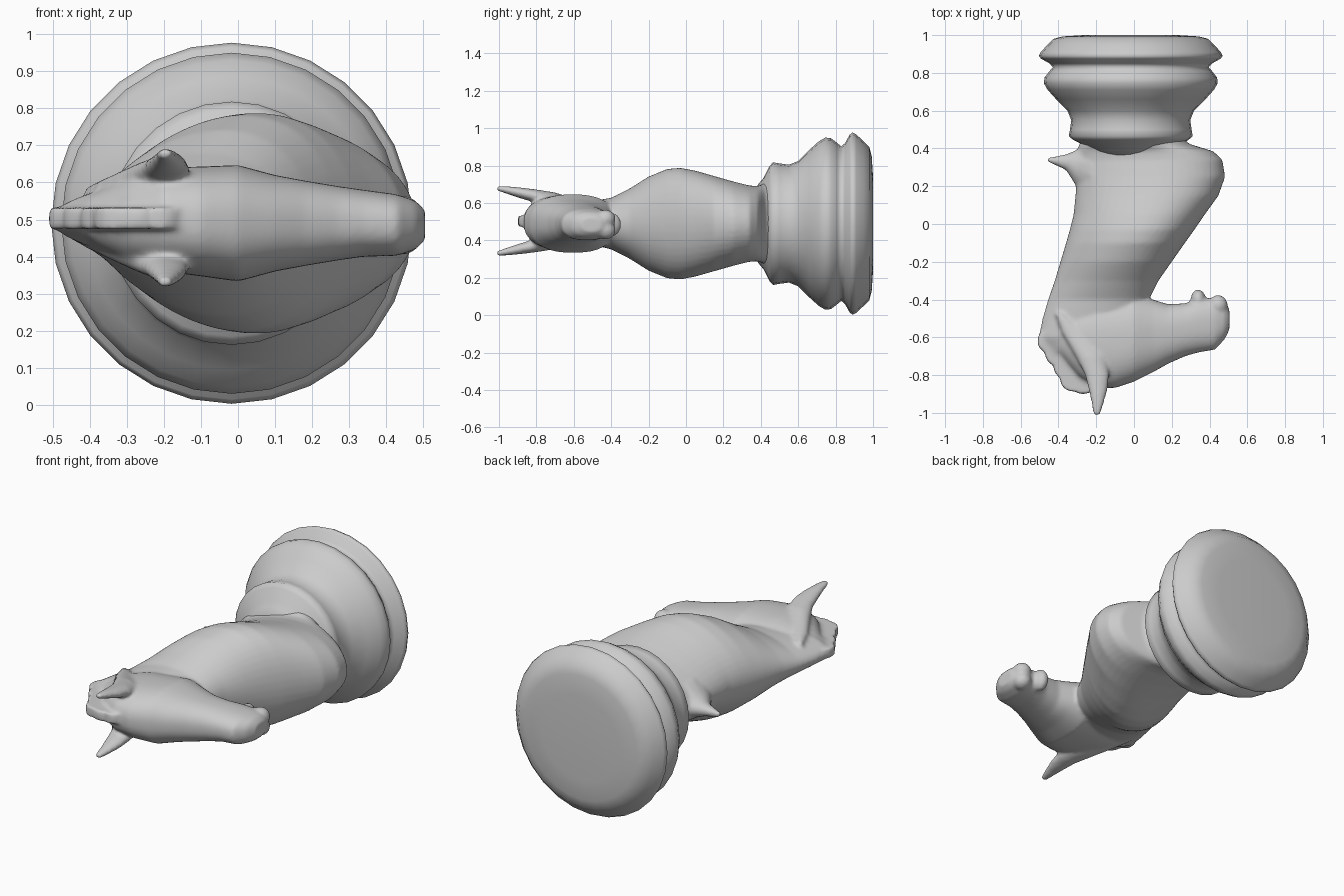
import bpy, bmesh
from math import cos, sin, pi, copysign
from mathutils import Matrix


def finish(name, bm):
    bmesh.ops.recalc_face_normals(bm, faces=bm.faces[:])
    me = bpy.data.meshes.new(name)
    bm.to_mesh(me)
    bm.free()
    for p in me.polygons:
        p.use_smooth = True
    ob = bpy.data.objects.new(name, me)
    bpy.context.collection.objects.link(ob)
    return ob


def loft(bm, axis, sections, egg=0.0, power=2.0, n=48):
    """Skin oval sections (pos, low, high, z centre, z half) along x or y."""
    rings = []
    for pos, lo, hi, zc, hz in sections:
        ring = []
        for i in range(n):
            a = 2 * pi * i / n
            c = copysign(abs(cos(a)) ** (2 / power), cos(a))
            s = copysign(abs(sin(a)) ** (2 / power), sin(a))
            u = (lo + hi) / 2 + (hi - lo) / 2 * c
            z = zc + hz * s * (1 + egg * c)
            ring.append(bm.verts.new((u, pos, z) if axis == 'y' else (pos, u, z)))
        rings.append(ring)
    faces = [bm.faces.new(rings[0]), bm.faces.new(rings[-1])]
    for a, b in zip(rings, rings[1:]):
        for i in range(n):
            j = (i + 1) % n
            faces.append(bm.faces.new((a[i], a[j], b[j], b[i])))
    bmesh.ops.recalc_face_normals(bm, faces=faces)


def ball(bm, loc, size):
    r = bmesh.ops.create_uvsphere(bm, u_segments=16, v_segments=10, radius=1)
    for v in r['verts']:
        v.co = [loc[k] + v.co[k] * size[k] for k in range(3)]


# Turned base, lying along y
profile = [(0.36, 0.17), (0.39, 0.215), (0.415, 0.245), (0.445, 0.305), (0.465, 0.328),
           (0.50, 0.322), (0.55, 0.315), (0.60, 0.335), (0.66, 0.395), (0.71, 0.44),
           (0.745, 0.46), (0.775, 0.457), (0.81, 0.43), (0.83, 0.413), (0.85, 0.43),
           (0.875, 0.475), (0.89, 0.487), (0.91, 0.477), (0.95, 0.44), (0.98, 0.41),
           (0.993, 0.36), (1.0, 0.25)]
bm = bmesh.new()
loft(bm, 'y', [(y, -0.017 - r, -0.017 + r, 0.49, r) for y, r in profile], n=28)
base = finish("turned_base", bm)

# Neck and chest
bm = bmesh.new()
neck = [(0.47, -0.26, 0.25, 0.49, 0.23), (0.425, -0.29, 0.29, 0.49, 0.215),
        (0.385, -0.30, 0.42, 0.49, 0.197), (0.34, -0.30, 0.468, 0.49, 0.20),
        (0.25, -0.305, 0.483, 0.49, 0.222), (0.15, -0.31, 0.447, 0.49, 0.25),
        (0.05, -0.32, 0.375, 0.49, 0.278), (-0.03, -0.34, 0.32, 0.49, 0.293),
        (-0.10, -0.36, 0.27, 0.49, 0.287), (-0.20, -0.39, 0.20, 0.49, 0.247),
        (-0.30, -0.42, 0.13, 0.49, 0.185), (-0.40, -0.455, 0.08, 0.49, 0.135),
        (-0.50, -0.485, 0.06, 0.495, 0.115), (-0.60, -0.505, 0.02, 0.50, 0.10),
        (-0.68, -0.46, 0.0, 0.50, 0.075)]
loft(bm, 'y', neck, egg=0.2)

# Head, from muzzle back to the poll
head = [(0.505, -0.56, -0.45, 0.485, 0.04), (0.48, -0.61, -0.41, 0.485, 0.065),
        (0.43, -0.665, -0.39, 0.485, 0.083), (0.34, -0.68, -0.40, 0.49, 0.09),
        (0.27, -0.70, -0.42, 0.49, 0.10), (0.18, -0.74, -0.425, 0.49, 0.115),
        (0.10, -0.785, -0.40, 0.49, 0.13), (0.0, -0.835, -0.37, 0.49, 0.157),
        (-0.10, -0.868, -0.38, 0.495, 0.148), (-0.20, -0.868, -0.40, 0.50, 0.14),
        (-0.29, -0.815, -0.44, 0.50, 0.12), (-0.39, -0.70, -0.46, 0.50, 0.07),
        (-0.48, -0.63, -0.50, 0.50, 0.03)]
loft(bm, 'x', head, power=2.4)

# Ears, each with a ridge running down the cheek, and lips on both sides
for s in (1, -1):
    ear = [(-0.47, -0.42, -0.38, 0.065, 0.02), (-0.58, -0.38, -0.24, 0.085, 0.03),
           (-0.70, -0.31, -0.15, 0.11, 0.042), (-0.80, -0.26, -0.13, 0.132, 0.036),
           (-0.88, -0.24, -0.14, 0.148, 0.03), (-0.95, -0.225, -0.16, 0.163, 0.022),
           (-1.012, -0.215, -0.18, 0.175, 0.014)]
    loft(bm, 'y', [(y, a, b, 0.505 + s * c, h) for y, a, b, c, h in ear], n=16)
    ball(bm, (0.445, -0.43, 0.485 + s * 0.03), (0.052, 0.055, 0.05))
ball(bm, (0.34, -0.40, 0.485), (0.04, 0.055, 0.065))

# Pointed end of the mane at the withers
spur = [(-0.22, 0.08, 0.42, 0.49, 0.12), (-0.30, 0.19, 0.395, 0.49, 0.065),
        (-0.36, 0.285, 0.37, 0.49, 0.035), (-0.46, 0.33, 0.35, 0.49, 0.014)]
loft(bm, 'x', spur, n=16)

# Scalloped mane: overlapping upright discs along the crest
for x, y in [(-0.445, -0.62), (-0.405, -0.685), (-0.36, -0.755),
             (-0.325, -0.82), (-0.27, -0.835), (-0.21, -0.83)]:
    bmesh.ops.create_cone(bm, cap_ends=True, segments=24, radius1=0.066, radius2=0.066,
                          depth=0.058, matrix=Matrix.Translation((x, y, 0.503)))

horse = finish("horse_head_and_neck", bm)
m = horse.modifiers.new("fuse", 'REMESH')
m.mode = 'VOXEL'
m.voxel_size = 0.0095
m.use_smooth_shade = True
m = horse.modifiers.new("soften", 'SMOOTH')
m.factor = 0.5
m.iterations = 10
